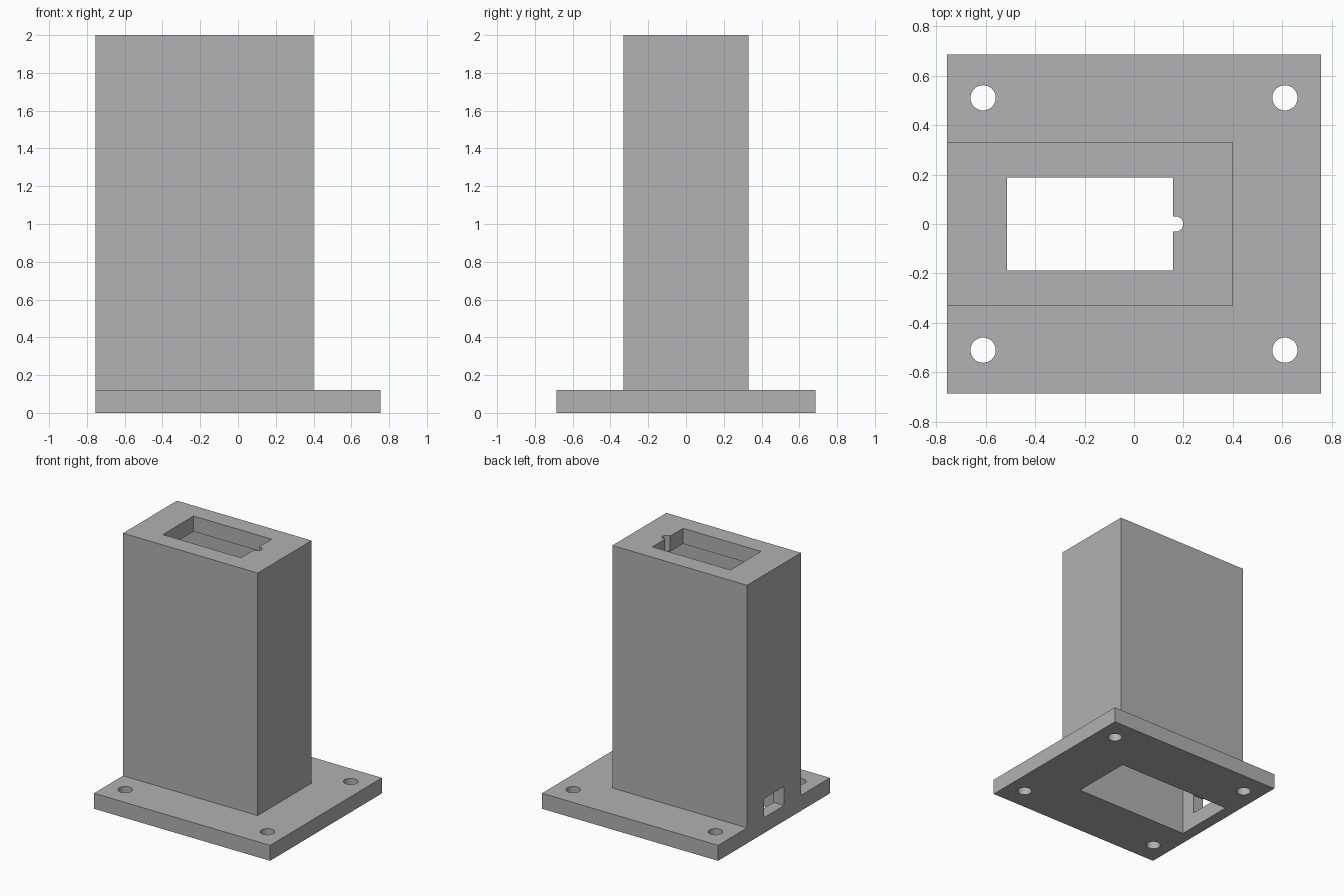
import bpy
import bmesh
import math
from mathutils import Matrix

default = bpy.data.objects.get("Cube")
if default:
    bpy.data.objects.remove(default, do_unlink=True)

grey = bpy.data.materials.new("plain grey")
grey.use_nodes = True
colour = (0.445, 0.445, 0.445, 1)
grey.diffuse_color = colour
grey.node_tree.nodes["Principled BSDF"].inputs["Base Color"].default_value = colour


def finish(name, bm):
    mesh = bpy.data.meshes.new(name)
    bm.to_mesh(mesh)
    bm.free()
    mesh.materials.append(grey)
    obj = bpy.data.objects.new(name, mesh)
    bpy.context.collection.objects.link(obj)
    return obj


def box(name, x, y, z):
    """Box from (min, max) ranges."""
    bm = bmesh.new()
    bmesh.ops.create_cube(bm, size=1)
    for v in bm.verts:
        v.co = [lo + (c + 0.5) * (hi - lo) for c, (lo, hi) in zip(v.co, (x, y, z))]
    return finish(name, bm)


def cylinder(name, radius, x, y, z, sides=48):
    bm = bmesh.new()
    bmesh.ops.create_cone(bm, cap_ends=True, segments=sides, radius1=radius,
                          radius2=radius, depth=z[1] - z[0],
                          matrix=Matrix.Translation((x, y, sum(z) / 2)))
    return finish(name, bm)


def combine(target, other, operation):
    """Apply a boolean and discard the helper."""
    mod = target.modifiers.new(operation, "BOOLEAN")
    mod.operation = operation
    mod.solver = "EXACT"
    mod.object = other
    bpy.context.view_layer.objects.active = target
    bpy.ops.object.modifier_apply(modifier=mod.name)
    bpy.data.objects.remove(other, do_unlink=True)


BASE_TOP = 0.12
LIP_BOTTOM = 1.88

# Mounting plate joined with the tall tower, flush along one edge
housing = box("tower_housing", (-0.755, 0.755), (-0.685, 0.685), (0, BASE_TOP))
tower = box("tower", (-0.755, 0.4), (-0.33, 0.33), (0, 2))
combine(housing, tower, "UNION")

# Hollow inside, open at the bottom
combine(housing, box("cavity", (-0.665, 0.31), (-0.24, 0.24), (-0.1, LIP_BOTTOM)), "DIFFERENCE")

# Narrower opening through the top, with a rounded wire notch
combine(housing, box("opening", (-0.513, 0.157), (-0.188, 0.188), (1.8, 2.1)), "DIFFERENCE")
combine(housing, box("notch", (0.1, 0.17), (-0.031, 0.031), (1.8, 2.1)), "DIFFERENCE")
combine(housing, cylinder("notch_end", 0.031, 0.168, 0, (1.8, 2.1)), "DIFFERENCE")

# Cable window low in the flush side
combine(housing, box("window", (-0.9, -0.6), (-0.123, 0.123), (BASE_TOP, 0.268)), "DIFFERENCE")

# Four screw holes
for sx in (-1, 1):
    for sy in (-1, 1):
        combine(housing, cylinder("screw_hole", 0.051, sx * 0.61, sy * 0.51, (-0.1, 0.3)), "DIFFERENCE")

# Smooth hole walls, sharp box edges
bpy.ops.object.select_all(action="DESELECT")
housing.select_set(True)
bpy.context.view_layer.objects.active = housing
bpy.ops.object.shade_smooth_by_angle(angle=math.radians(30))
